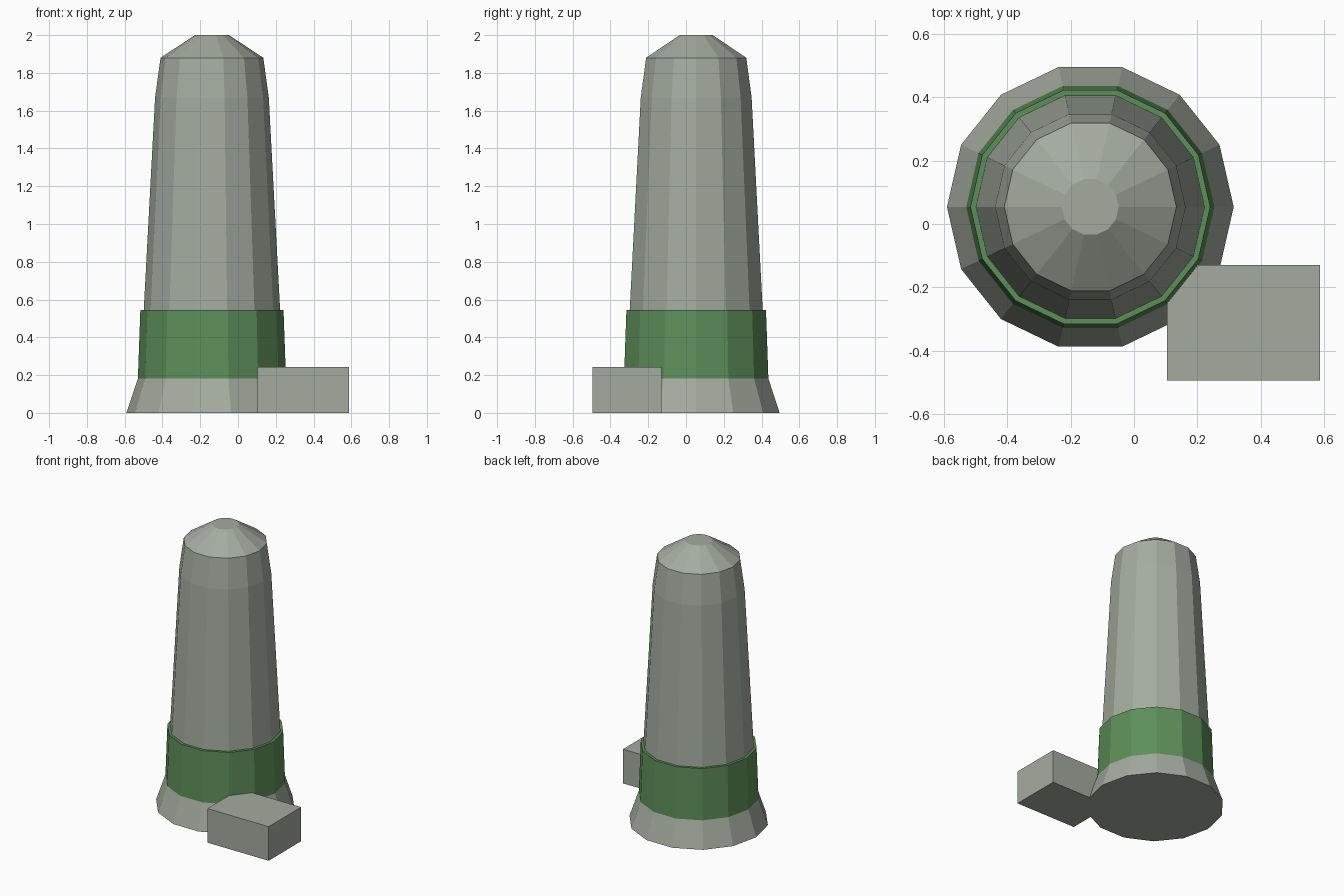
import bpy
import bmesh
from math import cos, sin, tau

if "Cube" in bpy.data.objects:
    bpy.data.objects.remove(bpy.data.objects["Cube"])

SIDES = 14
CENTRE = (-0.138, 0.054, 0)


def make_material(name, rgb):
    mat = bpy.data.materials.new(name)
    mat.use_nodes = True
    colour = (*rgb, 1)
    mat.diffuse_color = colour
    mat.node_tree.nodes["Principled BSDF"].inputs["Base Color"].default_value = colour
    return mat


def finish(name, bm, mat, location):
    bmesh.ops.recalc_face_normals(bm, faces=bm.faces)
    mesh = bpy.data.meshes.new(name)
    bm.to_mesh(mesh)
    bm.free()
    mesh.materials.append(mat)
    obj = bpy.data.objects.new(name, mesh)
    obj.location = location
    bpy.context.collection.objects.link(obj)
    return obj


def lathe(name, profile, mat, closed=False):
    """Turn a (radius, height) profile; cap its ends unless it is a closed loop."""
    bm = bmesh.new()
    rings = [[bm.verts.new((r * cos(tau * i / SIDES), r * sin(tau * i / SIDES), z))
              for i in range(SIDES)] for r, z in profile]
    pairs = list(zip(rings, rings[1:]))
    if closed:
        pairs.append((rings[-1], rings[0]))
    else:
        bm.faces.new(rings[0])
        bm.faces.new(rings[-1])
    for low, high in pairs:
        for i in range(SIDES):
            j = (i + 1) % SIDES
            bm.faces.new((low[i], low[j], high[j], high[i]))
    return finish(name, bm, mat, CENTRE)


def box(name, low, high, mat):
    bm = bmesh.new()
    bmesh.ops.create_cube(bm, size=1)
    size = [b - a for a, b in zip(low, high)]
    bmesh.ops.scale(bm, vec=size, verts=bm.verts)
    return finish(name, bm, mat, [(a + b) / 2 for a, b in zip(low, high)])


stone = make_material("grey green stone", (0.37, 0.41, 0.345))
green = make_material("band green", (0.11, 0.275, 0.10))

# Flared foot
lathe("flared_foot", [(0.453, 0), (0.392, 0.182)], stone)

# Tapered tower with its shoulder and shallow cap
lathe("tower_body", [(0.38, 0.182), (0.361, 0.545), (0.301, 1.67),
                     (0.272, 1.88), (0.09, 2.0)], stone)

# Coloured band around the lower tower
lathe("green_band", [(0.392, 0.182), (0.379, 0.545),
                     (0.355, 0.545), (0.355, 0.182)], green, closed=True)

# Low block beside the foot
box("side_block", (0.104, -0.494, 0), (0.588, -0.129, 0.243), stone)
